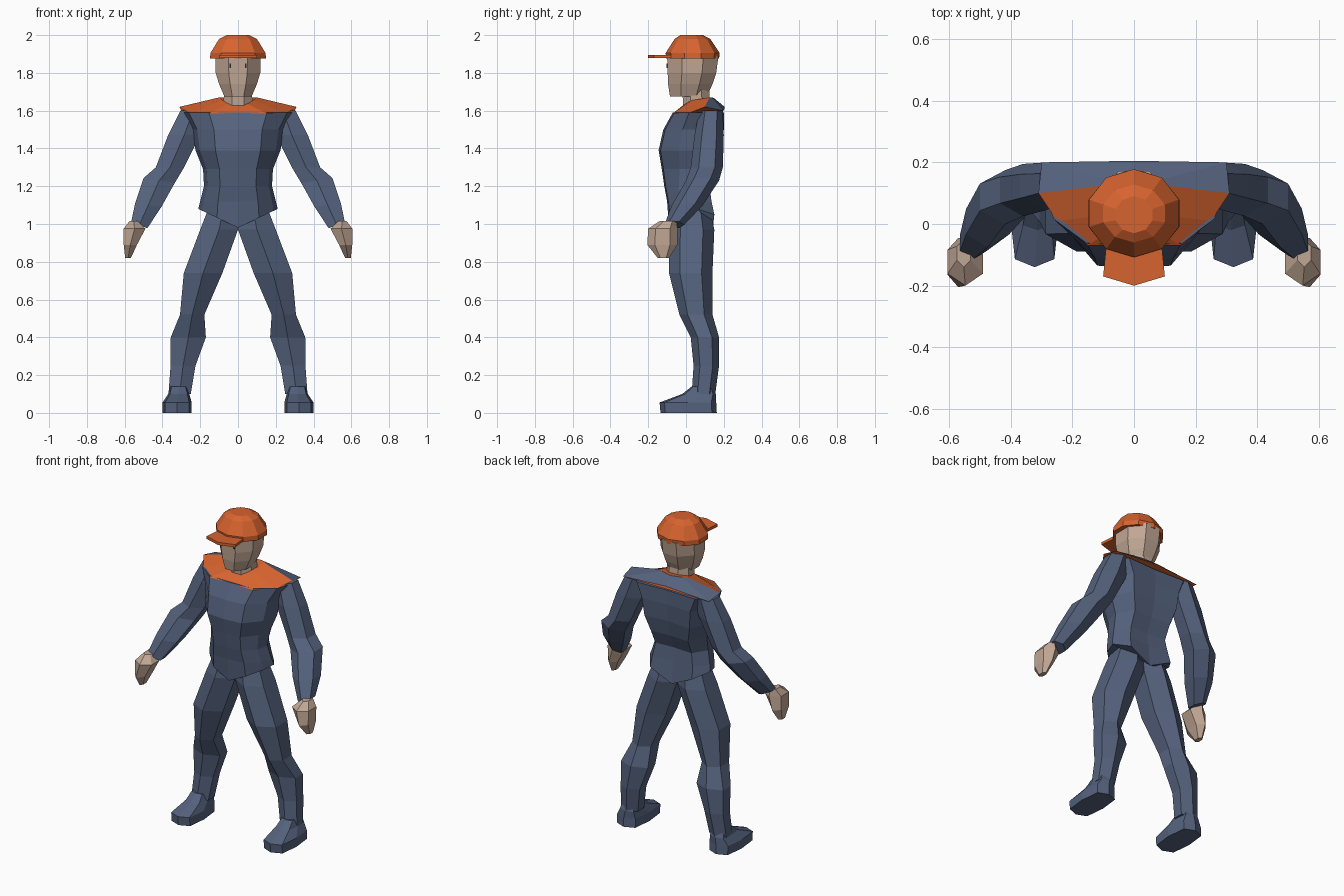
import bpy, bmesh, math

cube = bpy.data.objects.get("Cube")
if cube:
    bpy.data.objects.remove(cube)


def material(name, rgb):
    m = bpy.data.materials.new(name)
    m.use_nodes = True
    m.diffuse_color = (*rgb, 1)
    m.node_tree.nodes["Principled BSDF"].inputs["Base Color"].default_value = (*rgb, 1)
    return m


blue = material("slate blue cloth", (0.09, 0.122, 0.205))
orange = material("orange cloth", (0.68, 0.125, 0.028))
skin = material("skin", (0.53, 0.385, 0.295))
dark = material("dark eye", (0.02, 0.022, 0.03))


def loft(name, rings, *mats, rule=None, side=1, caps=True):
    """Join closed rings of points with flat faces; side -1 mirrors in x."""
    bm = bmesh.new()
    vs = [[bm.verts.new((side * x, y, z)) for x, y, z in r] for r in rings]
    n = len(vs[0])
    for a, b in zip(vs, vs[1:]):
        for i in range(n):
            j = (i + 1) % n
            bm.faces.new((a[i], a[j], b[j], b[i]))
    if caps:
        bm.faces.new(vs[0])
        bm.faces.new(vs[-1])
    bmesh.ops.recalc_face_normals(bm, faces=bm.faces)
    if rule:
        for f in bm.faces:
            f.material_index = rule(f)
    me = bpy.data.meshes.new(name)
    bm.to_mesh(me)
    bm.free()
    for m in mats:
        me.materials.append(m)
    ob = bpy.data.objects.new(name, me)
    bpy.context.collection.objects.link(ob)
    return ob


def ring(z, x0, x1, y0, y1, n=6, phase=0, power=1, tilt=0):
    """Polygon that fills a rectangle at height z, starting from the front."""
    def soft(v):
        return math.copysign(abs(v) ** power, v) if abs(v) > 1e-6 else 0
    pts = []
    for i in range(n):
        a = math.tau * (i + phase) / n
        pts.append((soft(math.sin(a)), soft(-math.cos(a))))
    mx, my = max(p[0] for p in pts), max(abs(p[1]) for p in pts)
    return [((x0 + x1) / 2 + (x1 - x0) / 2 * x / mx,
             (y0 + y1) / 2 + (y1 - y0) / 2 * y / my,
             z + tilt * x) for x, y in pts]


def mirrored(half):
    """Close a half outline whose first and last points lie on x = 0."""
    return half + [(-x, y, z) for x, y, z in half[-2:0:-1]]


# Torso with a pointed hem
SECTION = [(0, 0), (.53, .03), (.9, .32), (1, .63), (.7, 1), (0, .97)]


def torso_ring(z, w, yf, yb, drop=0):
    return mirrored([(w * u, yf + (yb - yf) * v, z - drop * (1 - u)) for u, v in SECTION])


loft("torso", [
    torso_ring(1.59, .29, -.07, .2),
    torso_ring(1.5, .24, -.12, .2),
    torso_ring(1.39, .225, -.145, .19),
    torso_ring(1.29, .185, -.128, .165),
    torso_ring(1.2, .18, -.115, .125),
    torso_ring(1.12, .2, -.1, .135),
    torso_ring(1.08, .21, -.09, .15, drop=.1)], blue)

# Shoulder yoke: orange on the front and top, blue across the back
yoke_outer = mirrored([(0, -.07, 1.585), (.15, -.07, 1.585), (.25, .01, 1.585),
                       (.31, .1, 1.62), (.3, .2, 1.6), (0, .205, 1.62)])
yoke_inner = mirrored([(0, -.02, 1.625), (.05, -.005, 1.635), (.08, .03, 1.655),
                       (.1, .125, 1.67), (.07, .14, 1.67), (0, .15, 1.665)])
loft("shoulder_yoke", [yoke_outer, yoke_inner], orange, blue,
     rule=lambda f: int(f.calc_center_median().y > .12 and len(f.verts) == 4))

# Neck and head
loft("neck", [ring(1.6, -.08, .08, -.015, .13, 8, .5),
              ring(1.75, -.07, .07, -.02, .12, 8, .5)], skin)
loft("head", [ring(z, -w, w, yf, yb, 8, .5) for z, w, yf, yb in (
    (1.675, .072, -.085, .11), (1.74, .1, -.095, .14),
    (1.8, .118, -.097, .16), (1.89, .12, -.1, .172))], skin)

# Cap and visor
loft("cap_crown", [ring(z, -w, w, yf, yb, 10) for z, w, yf, yb in (
    (1.875, .148, -.105, .175), (1.905, .146, -.108, .178),
    (1.98, .1, -.06, .128), (2, .06, -.03, .09))], orange)
visor = [(0, -.2), (.1, -.17), (.09, -.07), (0, -.05)]
loft("cap_visor", [mirrored([(x, y, z) for x, y in visor]) for z in (1.878, 1.895)], orange)

# Arms, hands, legs, feet and eyes
ARM = [(1.6, .17, .305, .07, .195, 0), (1.47, .2, .37, .045, .2, 0),
       (1.3, .285, .435, .025, .195, 0), (1.23, .335, .5, .0, .175, .015),
       (1.1, .405, .545, -.075, .09, .01), (.995, .48, .565, -.115, -.01, .02)]
HAND = [(1.015, .53, .575, -.14, -.05), (.975, .49, .605, -.2, -.045),
        (.89, .535, .605, -.205, -.045), (.82, .567, .597, -.15, -.09)]
LEG = [(1.1, .0, .15, -.06, .12), (.97, .0, .2, -.09, .15),
       (.74, .083, .287, -.09, .14), (.52, .178, .307, -.035, .14),
       (.4, .17, .356, .025, .175), (.25, .225, .357, .04, .175),
       (.1, .25, .368, .03, .155)]
FOOT = [(.14, .27, .36, .03, .14), (.1, .258, .37, -.02, .158),
        (.055, .245, .4, -.14, .16), (0, .245, .4, -.135, .163)]

for name, s in (("left", 1), ("right", -1)):
    loft(name + "_arm", [ring(*r[:5], tilt=r[5]) for r in ARM], blue, side=s)
    loft(name + "_hand", [ring(*r) for r in HAND], skin, side=s)
    loft(name + "_leg", [ring(*r) for r in LEG], blue, side=s)
    loft(name + "_foot", [ring(*r, n=8, power=.55) for r in FOOT], blue, side=s)
    loft(name + "_eye", [ring(z, .037, .046, -.102, -.094, 4, .5)
                         for z in (1.825, 1.85)], dark, side=s)
